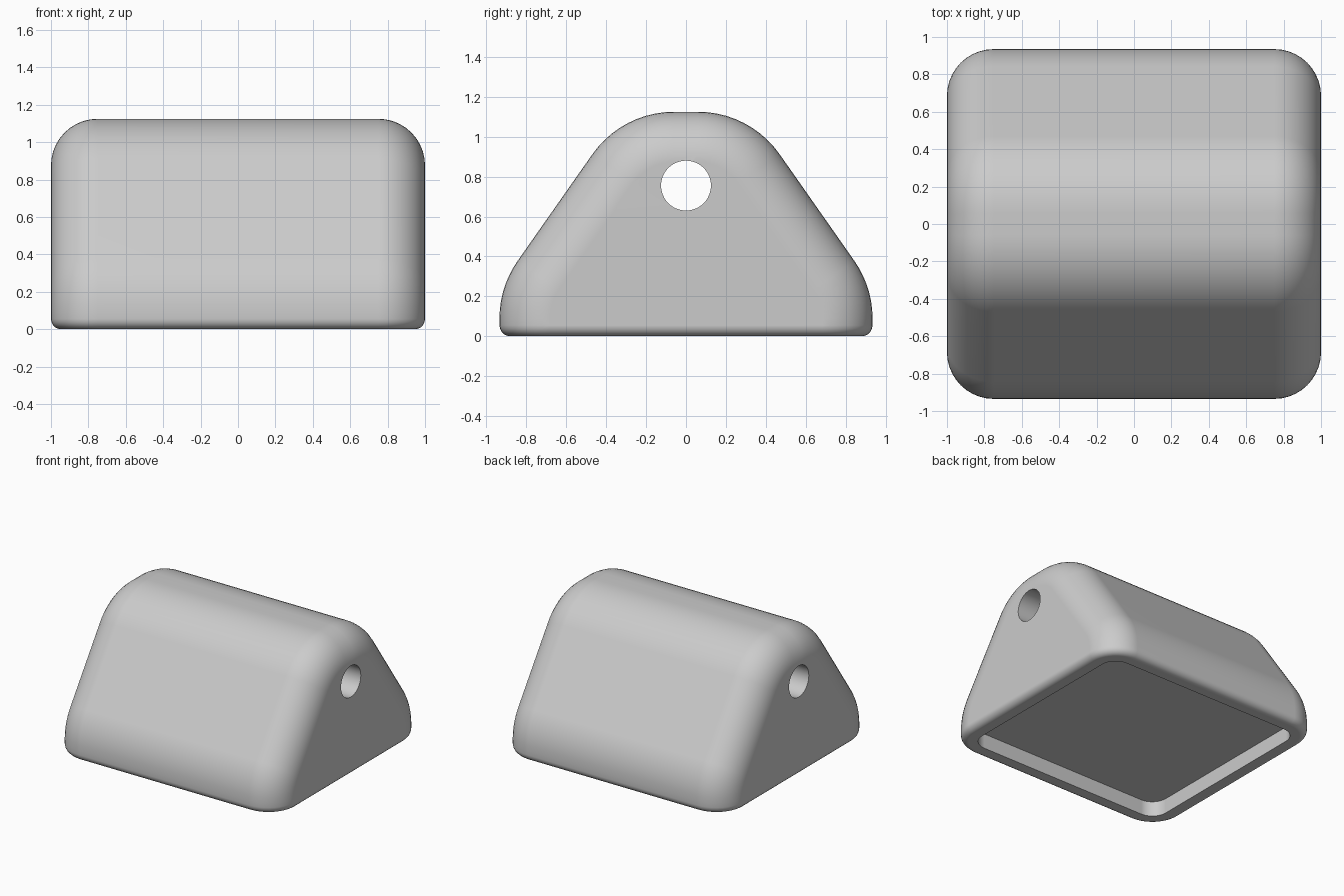
import bpy, bmesh
from math import sin, cos, pi, radians, atan2

cube = bpy.data.objects.get("Cube")
if cube:
    bpy.data.objects.remove(cube, do_unlink=True)

grey = bpy.data.materials.new("light_grey")
grey.use_nodes = True
colour = (0.6, 0.6, 0.6, 1)
grey.diffuse_color = colour
grey.node_tree.nodes["Principled BSDF"].inputs["Base Color"].default_value = colour

# Arc centres of the section, as (y, z)
LOW, TOP = (0.435, 0.09), (0.06, 0.625)
SLOPE = atan2(LOW[0] - TOP[0], TOP[1] - LOW[1])
RADIUS, ROUND = 0.5, 0.25
STEPS = 10


def arc(centre, r, a, b, n):
    return [(centre[0] + r * cos(a + (b - a) * i / n),
             centre[1] + r * sin(a + (b - a) * i / n)) for i in range(n + 1)]


def section(r):
    """Open rounded-tent outline, from the right foot over the top to the left."""
    half = [(LOW[0] + r, 0)] + arc(LOW, r, 0, SLOPE, 7) + arc(TOP, r, SLOPE, pi / 2, STEPS)
    return half + [(-y, z) for y, z in reversed(half)]


def finish(name, bm):
    bmesh.ops.recalc_face_normals(bm, faces=bm.faces[:])
    mesh = bpy.data.meshes.new(name)
    bm.to_mesh(mesh)
    bm.free()
    mesh.materials.append(grey)
    obj = bpy.data.objects.new(name, mesh)
    bpy.context.collection.objects.link(obj)
    return obj


# Body: sections swept along x, shrinking towards rounded ends
stations = []
for i in range(STEPS + 1):
    t = pi / 2 * i / STEPS
    stations.append((1 - ROUND + ROUND * sin(t), RADIUS - ROUND * (1 - cos(t))))
stations = [(-x, r) for x, r in reversed(stations)] + stations

bm = bmesh.new()
rows = [[bm.verts.new((x, y, z)) for y, z in section(r)] for x, r in stations]
for a, b in zip(rows, rows[1:]):
    for j in range(len(a) - 1):
        bm.faces.new((a[j], a[j + 1], b[j + 1], b[j]))
bm.faces.new(rows[0])
bm.faces.new(rows[-1])
base = bm.faces.new([r[0] for r in rows] + [r[-1] for r in reversed(rows)])

# Small fillet round the foot
bmesh.ops.recalc_face_normals(bm, faces=bm.faces[:])
bmesh.ops.bevel(bm, geom=base.edges[:], offset=0.055, segments=5,
                profile=0.5, affect='EDGES', clamp_overlap=False)
body = finish("body", bm)

# Cutter for the recess under the base
DEPTH, HX, HY, CORNER = 0.12, 0.875, 0.81, 0.125
outline = []
for k, (sx, sy) in enumerate(((1, 1), (-1, 1), (-1, -1), (1, -1))):
    outline += arc((sx * (HX - CORNER), sy * (HY - CORNER)), CORNER,
                   k * pi / 2, (k + 1) * pi / 2, 8)
bm = bmesh.new()
floor = bm.faces.new([bm.verts.new((x, y, -DEPTH)) for x, y in outline])
up = bmesh.ops.extrude_face_region(bm, geom=[floor])["geom"]
bmesh.ops.translate(bm, vec=(0, 0, 2 * DEPTH),
                    verts=[v for v in up if isinstance(v, bmesh.types.BMVert)])
recess = finish("recess_cutter", bm)

# Cutter for the through hole
bpy.ops.mesh.primitive_cylinder_add(vertices=48, radius=0.125, depth=3,
                                    location=(0, 0, 0.755), rotation=(0, pi / 2, 0))
hole = bpy.context.object
hole.name = "hole_cutter"
hole.data.materials.append(grey)

# Cut, then remove the cutters
bpy.ops.object.select_all(action='DESELECT')
body.select_set(True)
bpy.context.view_layer.objects.active = body
for cutter in (recess, hole):
    cutter.hide_render = True
    mod = body.modifiers.new("cut", 'BOOLEAN')
    mod.operation, mod.solver, mod.object = 'DIFFERENCE', 'EXACT', cutter
    bpy.ops.object.modifier_apply(modifier=mod.name)
    bpy.data.objects.remove(cutter, do_unlink=True)

# Smooth shading with crisp recess and hole rims
bpy.ops.object.shade_smooth_by_angle(angle=radians(35))
normals = body.modifiers.new("even_normals", 'WEIGHTED_NORMAL')
normals.keep_sharp = True
